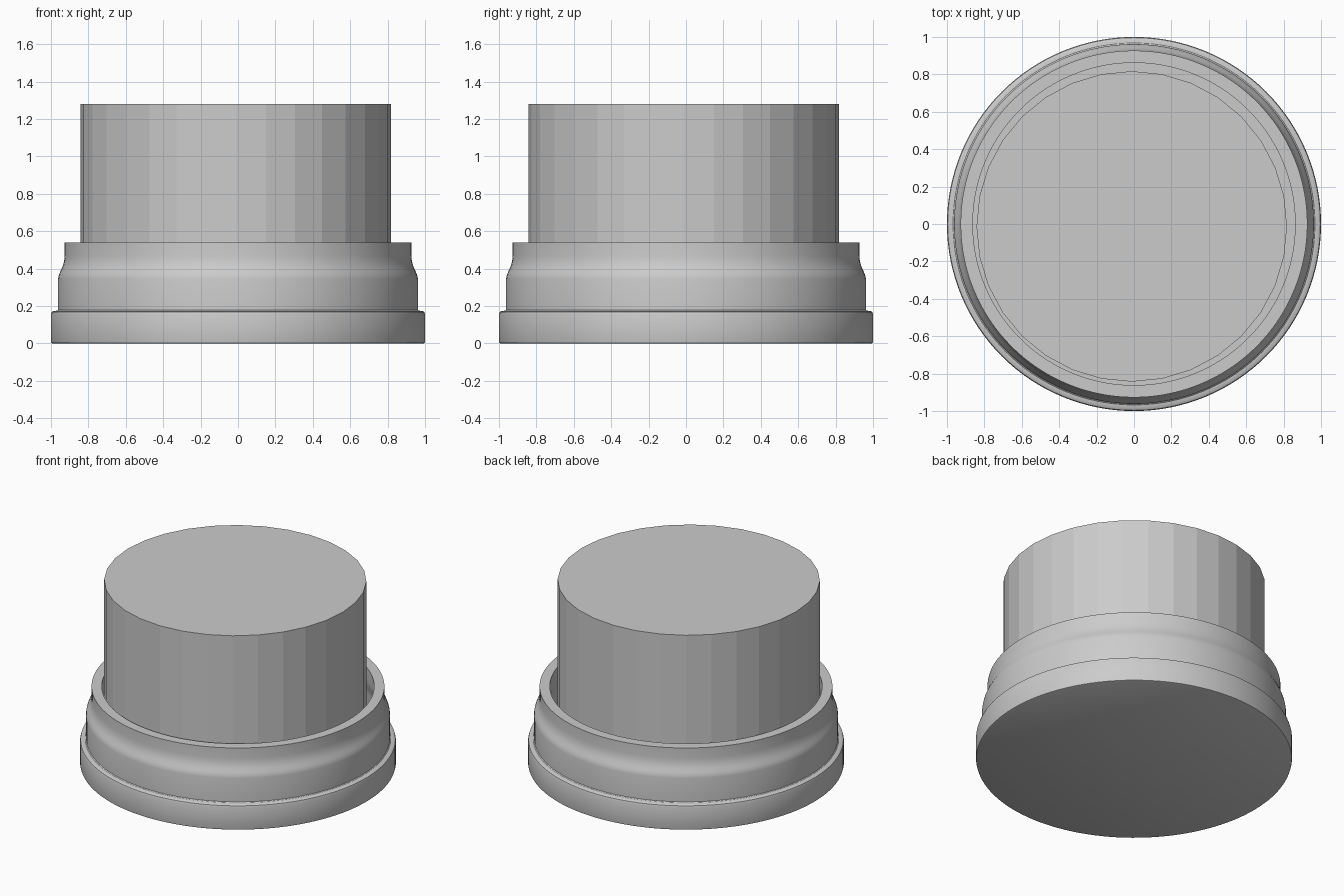
import bpy, bmesh
from math import cos, sin, pi, radians

if "Cube" in bpy.data.objects:
    bpy.data.objects.remove(bpy.data.objects["Cube"])


def lathe(name, profile, segments, center=(0, 0), angle=30):
    """Revolve an (r, z) profile around z; r = 0 ends close to a point."""
    bm = bmesh.new()
    rings = []
    for r, z in profile:
        if r == 0:
            rings.append([bm.verts.new((0, 0, z))] * segments)
        else:
            rings.append([bm.verts.new((r * cos(2 * pi * i / segments),
                                        r * sin(2 * pi * i / segments), z))
                          for i in range(segments)])
    for a, b in zip(rings, rings[1:]):
        for i in range(segments):
            j = (i + 1) % segments
            bm.faces.new(dict.fromkeys((a[i], a[j], b[j], b[i])))
    bmesh.ops.recalc_face_normals(bm, faces=bm.faces)
    mesh = bpy.data.meshes.new(name)
    bm.to_mesh(mesh)
    bm.free()
    obj = bpy.data.objects.new(name, mesh)
    obj.location = (*center, 0)
    bpy.context.collection.objects.link(obj)
    bpy.context.view_layer.objects.active = obj
    obj.select_set(True)
    bpy.ops.object.shade_smooth_by_angle(angle=radians(angle))
    obj.select_set(False)
    return obj


# Stepped outer cup: flared base, shoulder curving into a neck, hollow inside
outer = [(0, 0), (0.992, 0), (0.998, 0.003), (1.0, 0.01),
         (1.0, 0.155), (0.996, 0.168), (0.985, 0.174), (0.968, 0.175),
         (0.962, 0.18), (0.962, 0.345), (0.959, 0.362), (0.952, 0.38),
         (0.942, 0.4), (0.934, 0.422), (0.929, 0.445), (0.927, 0.47),
         (0.927, 0.54)]
inner = [(0.862, 0.54), (0.862, 0.46), (0.866, 0.425), (0.876, 0.39),
         (0.888, 0.355), (0.896, 0.32), (0.897, 0.11), (0.935, 0.105),
         (0.935, 0.065), (0, 0.065)]
lathe("stepped_cup", outer + inner, 128)

# Faceted 32-sided plug, sitting slightly off centre in the cup
bpy.ops.mesh.primitive_cylinder_add(vertices=32, radius=0.83, depth=1.215,
                                    location=(-0.012, -0.013, 0.6725))
bpy.context.object.name = "inner_plug"
